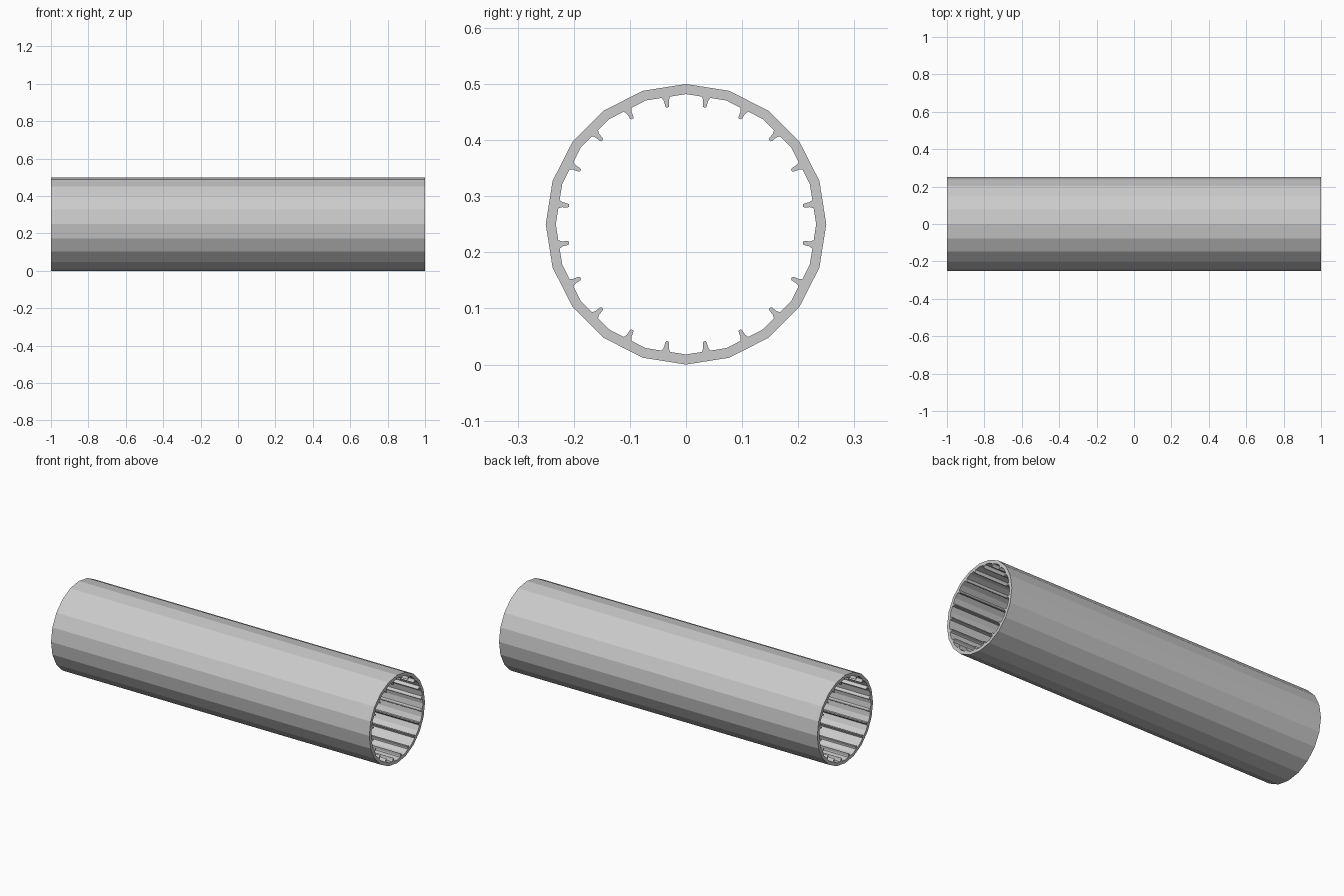
import bpy, bmesh
from math import sin, cos, pi

if "Cube" in bpy.data.objects:
    bpy.data.objects.remove(bpy.data.objects["Cube"])

N, R_OUT, R_IN, HALF, CZ = 20, 0.25, 0.232, 1.0, 0.25

# half-section of one fin: (radius from axis, sideways offset), rounded tip
FIN = [(0.2292, -0.0075), (0.223, -0.0045), (0.2135, -0.0035), (0.211, -0.002),
       (0.211, 0.002), (0.2135, 0.0035), (0.223, 0.0045), (0.2292, 0.0075)]


def polar(r, a, off=0.0):
    return (r * cos(a) - off * sin(a), r * sin(a) + off * cos(a))


# outer loop and inner loop with one fin in the middle of each facet
bm = bmesh.new()


def vert(x, p):
    return bm.verts.new((x, p[0], p[1] + CZ))


def section(x):
    outer, inner = [], []
    for i in range(N):
        a = 2 * pi * i / N
        outer.append(vert(x, polar(R_OUT, a)))
        inner.append(vert(x, polar(R_IN, a)))
        inner += [vert(x, polar(r, a + pi / N, o)) for r, o in FIN]
    return outer, inner


o0, i0 = section(-HALF)
o1, i1 = section(HALF)


# long walls
def bridge(a, b):
    for k in range(len(a)):
        n = (k + 1) % len(a)
        bm.faces.new((a[k], a[n], b[n], b[k]))


bridge(o0, o1)
bridge(i1, i0)

# end rims: wall segment plus fin face for each facet
step = len(FIN) + 1
for o, inn in ((o0, i0), (o1, i1)):
    for k in range(N):
        s = k * step
        base, fin, nxt = inn[s], inn[s + 1:s + step], inn[(s + step) % len(inn)]
        n = (k + 1) % N
        bm.faces.new((o[k], o[n], nxt, fin[-1], fin[0], base))
        bm.faces.new(fin)

bmesh.ops.recalc_face_normals(bm, faces=bm.faces)
mesh = bpy.data.meshes.new("finned_tube")
bm.to_mesh(mesh)
bm.free()
bpy.context.collection.objects.link(bpy.data.objects.new("finned_tube", mesh))
